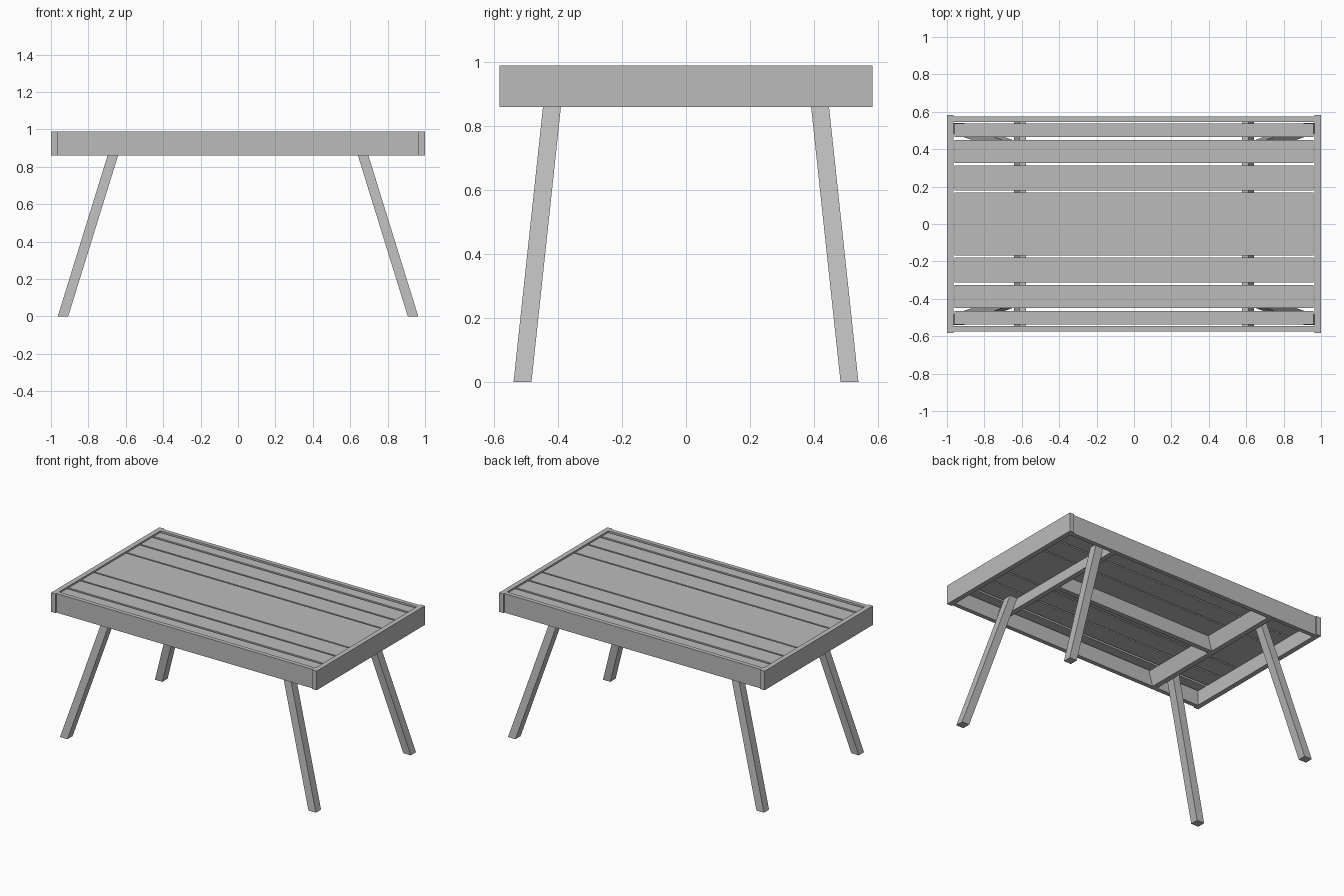
import bpy, bmesh
from mathutils import Vector

cube = bpy.data.objects.get("Cube")
if cube:
    bpy.data.objects.remove(cube, do_unlink=True)

grey = bpy.data.materials.new("plain grey")
grey.use_nodes = True
COLOUR = (0.5, 0.5, 0.5, 1)
grey.diffuse_color = COLOUR
grey.node_tree.nodes["Principled BSDF"].inputs["Base Color"].default_value = COLOUR

FRAME_BOTTOM, FRAME_TOP = 0.86, 0.99
SLAT_BOTTOM, SLAT_TOP = 0.955, 0.983
LEAN_X, LEAN_Y = -0.31, -0.107  # how far the legs lean per unit of height


def beam(name, x, y, z, lean=(0, 0)):
    """Box over the given ranges (x and y at its foot), sheared by lean."""
    bm = bmesh.new()
    bmesh.ops.create_cube(bm, size=1)
    for v in bm.verts:
        t = v.co + Vector((0.5, 0.5, 0.5))
        rise = (z[1] - z[0]) * t.z
        v.co = (x[0] + (x[1] - x[0]) * t.x + lean[0] * rise,
                y[0] + (y[1] - y[0]) * t.y + lean[1] * rise,
                z[0] + rise)
    mesh = bpy.data.meshes.new(name)
    bm.to_mesh(mesh)
    bm.free()
    mesh.materials.append(grey)
    obj = bpy.data.objects.new(name, mesh)
    bpy.context.collection.objects.link(obj)
    return obj


def mirrored(obj, x=False, y=False):
    mod = obj.modifiers.new("Mirror", 'MIRROR')
    mod.use_axis = (x, y, False)
    mod.use_mirror_merge = False
    return obj


# Outer frame: end rails overlap the side rails slightly
frame_z = (FRAME_BOTTOM, FRAME_TOP)
mirrored(beam("end_rails", (0.966, 1.0), (-0.583, 0.583), frame_z), x=True)
mirrored(beam("side_rails", (-0.966, 0.966), (0.545, 0.574), frame_z), y=True)

# Table top slats
slat_z = (SLAT_BOTTOM, SLAT_TOP)
beam("centre_slat", (-0.961, 0.961), (-0.168, 0.168), slat_z)
for name, y in (("inner", (0.178, 0.314)), ("middle", (0.325, 0.45)), ("outer", (0.466, 0.536))):
    mirrored(beam(name + "_slats", (-0.961, 0.961), y, slat_z), y=True)

# Splayed legs reaching up to the slats
mirrored(beam("legs", (0.908, 0.964), (0.483, 0.539), (0, SLAT_BOTTOM),
              (LEAN_X, LEAN_Y)), x=True, y=True)

# Leaning cross beams against the legs and a long stretcher between them
under_z = (FRAME_BOTTOM, SLAT_BOTTOM)
mirrored(beam("cross_beams", (0.606, 0.641), (-0.545, 0.545), under_z, (LEAN_X, 0)), x=True)
stretcher = beam("centre_stretcher", (-0.606, 0.606), (-0.017, 0.017), under_z)
for v in stretcher.data.vertices:
    if v.co.z > 0.9:  # trim the ends to the lean of the cross beams
        v.co.x *= (0.606 + LEAN_X * (SLAT_BOTTOM - FRAME_BOTTOM)) / 0.606
